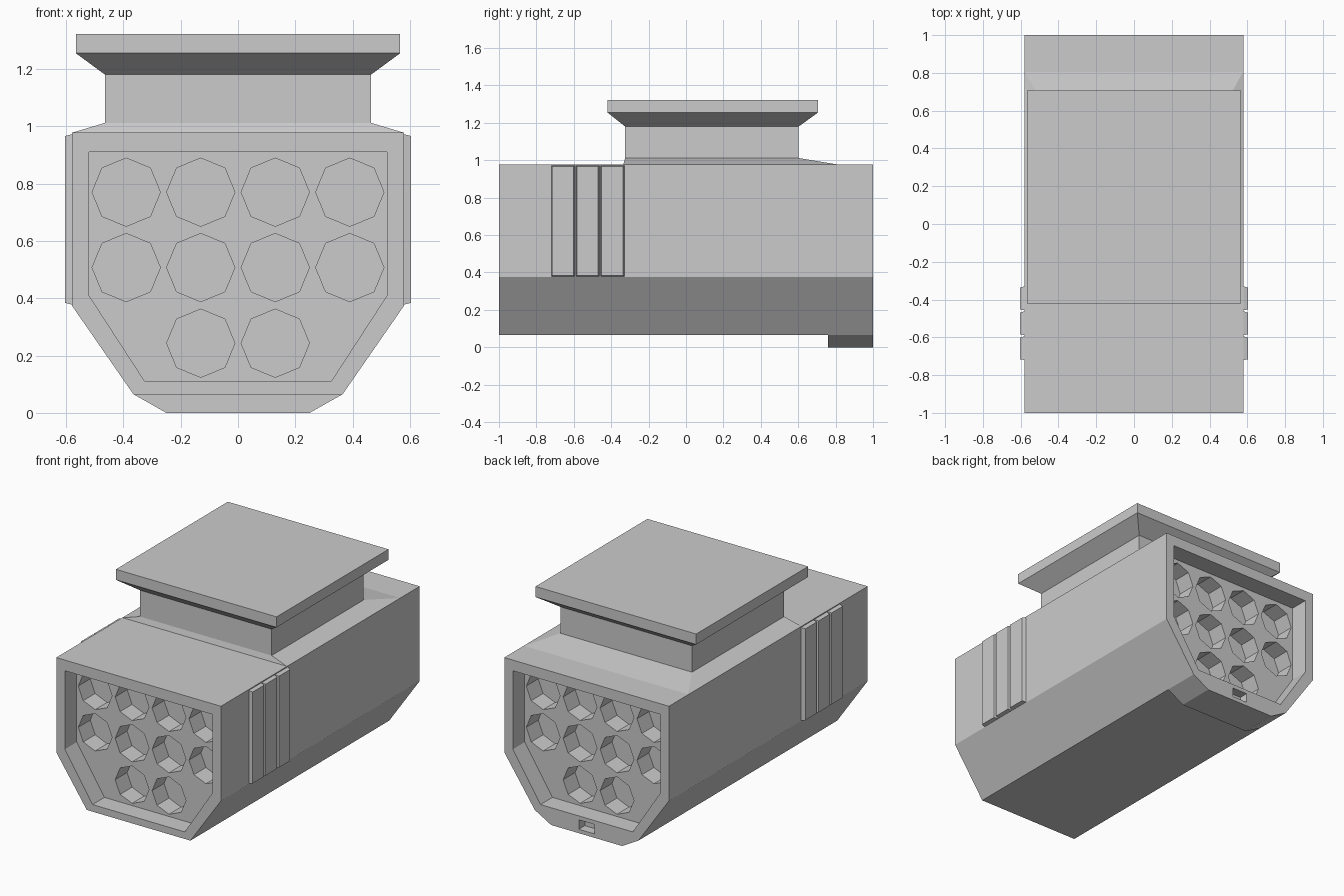
import bpy, bmesh
from math import cos, sin, pi

if "Cube" in bpy.data.objects:
    bpy.data.objects.remove(bpy.data.objects["Cube"])


def loft(name, rings):
    """Closed solid through a list of equal-length vertex rings."""
    bm = bmesh.new()
    loops = [[bm.verts.new(p) for p in ring] for ring in rings]
    n = len(loops[0])
    for a, b in zip(loops, loops[1:]):
        for i in range(n):
            j = (i + 1) % n
            bm.faces.new((a[i], a[j], b[j], b[i]))
    bm.faces.new(loops[0])
    bm.faces.new(loops[-1])
    bmesh.ops.recalc_face_normals(bm, faces=bm.faces)
    mesh = bpy.data.meshes.new(name)
    bm.to_mesh(mesh)
    bm.free()
    obj = bpy.data.objects.new(name, mesh)
    bpy.context.collection.objects.link(obj)
    return obj


def prism(name, profile, y0, y1):
    return loft(name, [[(x, y, z) for x, z in profile] for y in (y0, y1)])


def mirrored(half):
    return half + [(-x, z) for x, z in reversed(half)]


def rect(x, y0, y1, z):
    return [(-x, y0, z), (x, y0, z), (x, y1, z), (-x, y1, z)]


def cut(target, cutter):
    mod = target.modifiers.new("cut", 'BOOLEAN')
    mod.operation = 'DIFFERENCE'
    mod.solver = 'EXACT'
    mod.object = cutter
    bpy.context.view_layer.objects.active = target
    bpy.ops.object.modifier_apply(modifier=mod.name)
    bpy.data.objects.remove(cutter)


# Hexagonal housing with a recess in each end
body = prism("housing", mirrored([(0.58, 0.978), (0.58, 0.375), (0.365, 0.065)]), -1, 1)
inner = mirrored([(0.52, 0.91), (0.52, 0.41), (0.325, 0.11)])
DEPTH = 0.12
for s in (-1, 1):
    cut(body, prism("recess_cutter", inner, s * (1 - DEPTH), s * 1.1))

# Octagonal contact sockets in both recess floors
rows = [(0.77, (-0.39, -0.13, 0.13, 0.39)), (0.507, (-0.39, -0.13, 0.13, 0.39)),
        (0.243, (-0.13, 0.13))]
for s in (-1, 1):
    for cz, xs in rows:
        for cx in xs:
            octagon = [(cx + 0.119 * cos(i * pi / 4), cz + 0.119 * sin(i * pi / 4))
                       for i in range(8)]
            cut(body, prism("socket_cutter", octagon, s * (1 - DEPTH - 0.12), s * 0.95))

# Rear foot below the housing, with a small latch slot
foot = prism("rear_foot", mirrored([(0.365, 0.065), (0.25, 0.0)]), 0.76, 1)
slot = [(-0.055, 0.025), (0.055, 0.025), (0.055, 0.085), (-0.055, 0.085)]
for part in (body, foot):
    cut(part, prism("slot_cutter", slot, 0.94, 1.1))

# Flared neck and cap plate
loft("neck_and_cap", [
    rect(0.58, -0.335, 0.81, 0.977),
    rect(0.464, -0.325, 0.602, 1.012),
    rect(0.464, -0.325, 0.602, 1.18),
    rect(0.566, -0.42, 0.706, 1.255),
    rect(0.566, -0.42, 0.706, 1.322)])

# Three grip ribs on each side
for s in (-1, 1):
    for k in range(3):
        y = -0.33 - 0.132 * k
        rings = []
        for x, d, e in ((0.57, 0, 0), (0.58, 0, 0), (0.604, 0.008, 0.006)):
            a, b, lo, hi = y - d, y - 0.126 + d / 2, 0.378 + e, 0.972 - e
            rings.append([(s * x, a, lo), (s * x, b, lo), (s * x, b, hi), (s * x, a, hi)])
        loft("grip_rib", rings)
